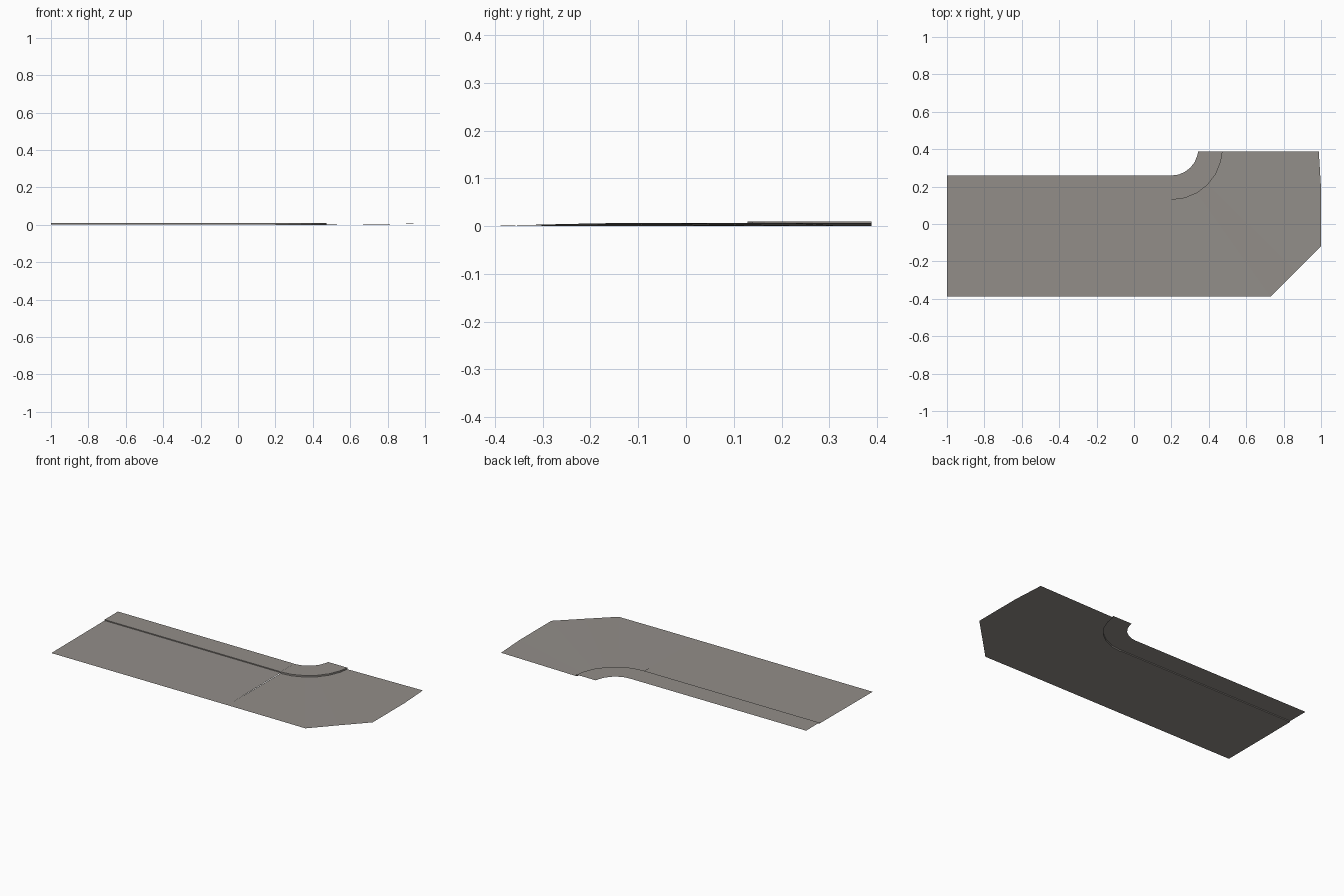
import bpy, math

if "Cube" in bpy.data.objects:
    bpy.data.objects.remove(bpy.data.objects["Cube"])

mat = bpy.data.materials.new("warm_grey_concrete")
mat.diffuse_color = (0.29, 0.27, 0.25, 1)
mat.use_nodes = True
mat.node_tree.nodes["Principled BSDF"].inputs["Base Color"].default_value = mat.diffuse_color


def strip(name, left, right):
    """Sheet of quads between two paths, facing up / toward the road."""
    n = len(left)
    faces = [(i, n + i, n + i + 1, i + 1) for i in range(n - 1)]
    me = bpy.data.meshes.new(name)
    me.from_pydata(left + right, [], faces)
    me.materials.append(mat)
    ob = bpy.data.objects.new(name, me)
    bpy.context.collection.objects.link(ob)
    return ob


def arc(r, z, n=6):
    """Corner bend around the inner block, ending on the back edge."""
    pts = []
    for i in range(n + 1):
        a = math.radians(-90 + 90 * i / n)
        pts.append((0.2 + r * math.cos(a), min(0.402 + r * math.sin(a), 0.388), z))
    return pts


def straight(y, z):
    return [(-1, y, z), (0.2, y, z)]


# straight section: pavement, kerb face, road
strip("pavement_straight", straight(0.26, 0.01), straight(0.13, 0.01))
strip("kerb_straight", straight(0.13, 0.01), straight(0.13, 0.004))
strip("road_straight", straight(0.13, 0.004), straight(-0.388, 0.002))

# corner section: curved pavement and kerb
strip("pavement_corner", arc(0.143, 0.0095), arc(0.273, 0.0095))
strip("kerb_corner", arc(0.273, 0.0095), arc(0.273, 0))

# corner road with clipped outer corner, rising toward the right edge
outer = [(0.2, -0.388, 0.002), (0.47, -0.388, 0.002), (0.73, -0.388, 0.001),
         (0.865, -0.253, 0.0045), (1, -0.118, 0.007), (1, 0.19, 0.007),
         (0.988, 0.388, 0.007)]
strip("road_corner", arc(0.273, 0), outer)
